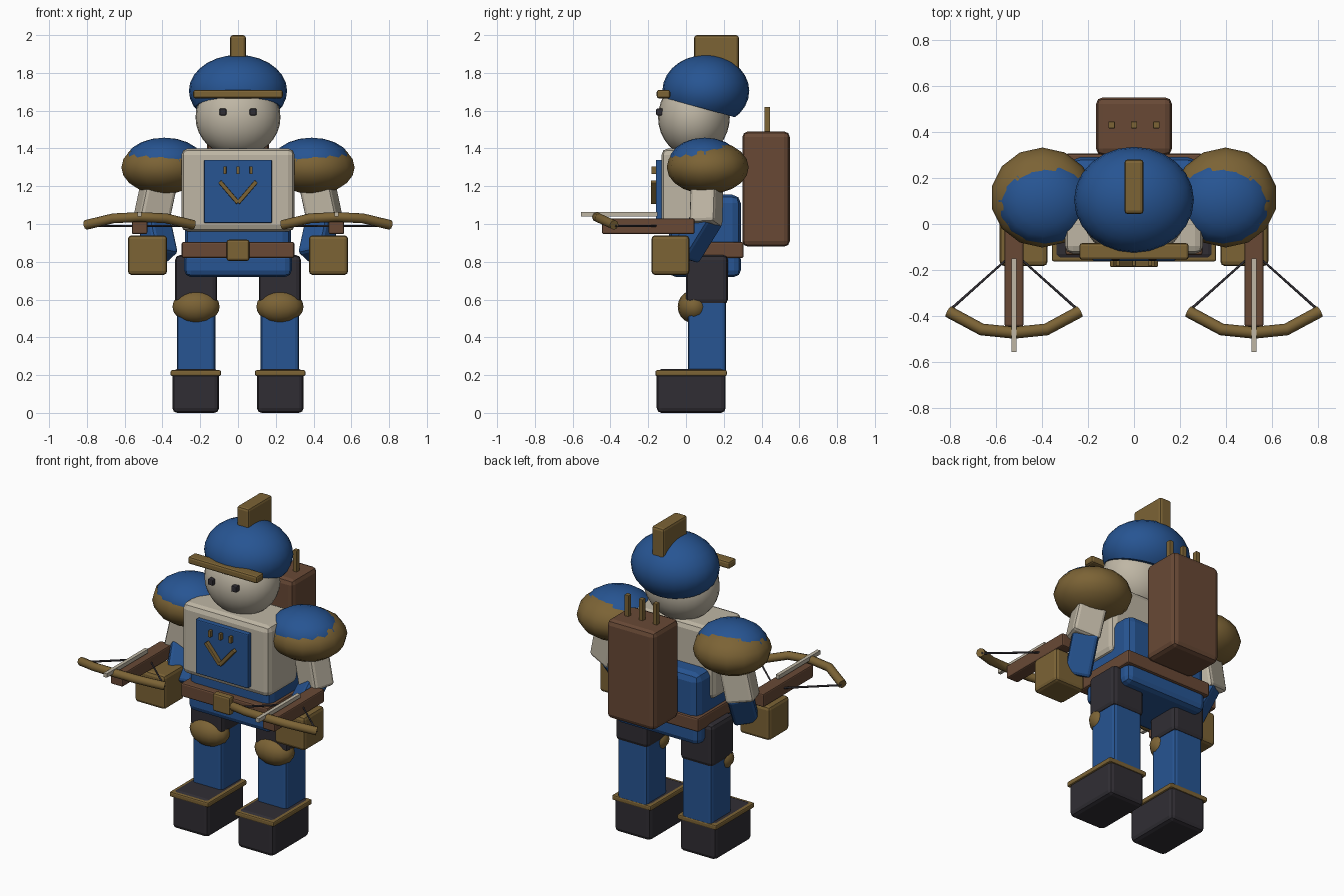
import bpy, bmesh, math
from mathutils import Vector, Matrix

if "Cube" in bpy.data.objects:
    bpy.data.objects.remove(bpy.data.objects["Cube"])


def material(name, rgb):
    m = bpy.data.materials.new(name)
    m.diffuse_color = (*rgb, 1)
    m.use_nodes = True
    m.node_tree.nodes["Principled BSDF"].inputs["Base Color"].default_value = m.diffuse_color
    return m


BLUE = material("blue cloth", (0.020, 0.090, 0.290))
GOLD = material("dull gold", (0.200, 0.125, 0.036))
BROWN = material("brown leather", (0.138, 0.066, 0.036))
PALE = material("pale stone", (0.520, 0.470, 0.375))
DARK = material("dark charcoal", (0.030, 0.027, 0.034))


def add(name, bm, mat, bevel=0.0, smooth=35):
    me = bpy.data.meshes.new(name)
    bm.to_mesh(me)
    bm.free()
    me.materials.append(mat)
    ob = bpy.data.objects.new(name, me)
    bpy.context.collection.objects.link(ob)
    if bevel:
        mod = ob.modifiers.new("bevel", 'BEVEL')
        mod.width, mod.segments = bevel, 2
    elif smooth:
        for p in me.polygons:
            p.use_smooth = True
        me.set_sharp_from_angle(angle=math.radians(smooth))
    return ob


def box(name, mat, x, y, z, bevel=0.012):
    """Box from (low, high) ranges."""
    bm = bmesh.new()
    size = [r[1] - r[0] for r in (x, y, z)]
    mid = [(r[0] + r[1]) / 2 for r in (x, y, z)]
    bmesh.ops.create_cube(bm, size=1, matrix=Matrix.Translation(mid) @ Matrix.Diagonal((*size, 1)))
    return add(name, bm, mat, bevel, 0)


def beam(name, mat, a, b, w, d, bevel=0.0):
    """Box running from point a to point b."""
    a, b = Vector(a), Vector(b)
    rot = Vector((0, 0, 1)).rotation_difference(b - a).to_matrix().to_4x4()
    bm = bmesh.new()
    bmesh.ops.create_cube(bm, size=1, matrix=Matrix.Translation((a + b) / 2) @ rot
                          @ Matrix.Diagonal((w, d, (b - a).length, 1)))
    return add(name, bm, mat, bevel, 0)


def ball(name, mat, mid, radii, segs=24, rings=14, cut=None):
    """Ellipsoid, optionally trimmed below a plane (point, normal)."""
    bm = bmesh.new()
    bmesh.ops.create_uvsphere(bm, u_segments=segs, v_segments=rings, radius=1,
                              matrix=Matrix.Translation(mid) @ Matrix.Diagonal((*radii, 1)))
    if cut:
        res = bmesh.ops.bisect_plane(bm, geom=bm.verts[:] + bm.edges[:] + bm.faces[:],
                                     plane_co=cut[0], plane_no=cut[1], clear_inner=True)
        rim = [e for e in res["geom_cut"] if isinstance(e, bmesh.types.BMEdge)]
        bmesh.ops.contextual_create(bm, geom=rim)
    return add(name, bm, mat)


def tube(name, mat, pts, radius, res=2):
    cu = bpy.data.curves.new(name, 'CURVE')
    cu.dimensions = '3D'
    cu.bevel_depth, cu.bevel_resolution, cu.use_fill_caps = radius, res, True
    sp = cu.splines.new('POLY')
    sp.points.add(len(pts) - 1)
    for p, co in zip(sp.points, pts):
        p.co = (*co, 1)
    cu.materials.append(mat)
    ob = bpy.data.objects.new(name, cu)
    bpy.context.collection.objects.link(ob)
    return ob


def side(s, lo, hi):
    """Mirrored x range."""
    return (lo, hi) if s > 0 else (-hi, -lo)


# Body
box("torso", PALE, (-0.30, 0.30), (-0.13, 0.17), (0.96, 1.40), 0.035)
box("abdomen", BLUE, (-0.28, 0.28), (-0.09, 0.29), (0.80, 1.155), 0.045)
box("pelvis", BLUE, (-0.285, 0.285), (-0.09, 0.29), (0.72, 0.85), 0.035)
box("belt", BROWN, (-0.298, 0.298), (-0.135, 0.305), (0.82, 0.905), 0.01)
box("buckle", GOLD, (-0.06, 0.06), (-0.165, -0.12), (0.805, 0.917), 0.012)

# Chest plate with chevron and studs
box("chest_plate", BLUE, (-0.18, 0.18), (-0.16, -0.12), (1.005, 1.34), 0.006)
for s in (-1, 1):
    beam("chevron_bar", GOLD, (s * 0.097, -0.172, 1.225), (0, -0.172, 1.112), 0.022, 0.028, 0.004)
for x in (-0.07, 0, 0.07):
    box("chest_stud", GOLD, (x - 0.008, x + 0.008), (-0.182, -0.155), (1.265, 1.305), 0.002)

# Head and helmet
ball("head", PALE, (0, 0.042, 1.565), (0.225, 0.19, 0.21), 28, 16)
ball("helmet", BLUE, (0, 0.105, 1.705), (0.26, 0.23, 0.19), 24, 14,
     ((0, 0.06, 1.62), (0, 0.265, 0.964)))
box("helmet_crest", GOLD, (-0.042, 0.042), (0.043, 0.28), (1.80, 2.0), 0.015)
box("helmet_brim", GOLD, (-0.237, 0.237), (-0.155, -0.083), (1.665, 1.71), 0.012)

# Backpack with pegs
box("backpack", BROWN, (-0.165, 0.165), (0.298, 0.55), (0.88, 1.49), 0.03)
for x in (-0.097, 0, 0.097):
    box("backpack_peg", GOLD, (x - 0.014, x + 0.014), (0.415, 0.445), (1.45, 1.62), 0.004)

for s in (-1, 1):
    box("eye", DARK, side(s, 0.062, 0.098), (-0.158, -0.12), (1.575, 1.611), 0.006)

    # Legs
    box("boot", DARK, side(s, 0.10, 0.347), (-0.155, 0.21), (0.0, 0.232), 0.025)
    box("boot_trim", GOLD, side(s, 0.09, 0.357), (-0.162, 0.216), (0.195, 0.226), 0.008)
    box("shin", BLUE, side(s, 0.12, 0.323), (0.01, 0.213), (0.20, 0.66), 0.02)
    box("thigh", DARK, side(s, 0.11, 0.333), (0.0, 0.222), (0.575, 0.835), 0.025)
    ball("knee_guard", GOLD, (s * 0.222, 0.042, 0.562), (0.125, 0.086, 0.088), 16, 10)

    # Shoulders and arms
    ball("shoulder_guard", GOLD, (s * 0.398, 0.115, 1.30), (0.225, 0.217, 0.142), 14, 10)
    ball("shoulder_cap", BLUE, (s * 0.39, 0.10, 1.33), (0.208, 0.19, 0.127), 16, 10)
    beam("upper_arm", PALE, (s * 0.40, 0.115, 1.30), (s * 0.465, 0.105, 0.995), 0.17, 0.14, 0.02)
    beam("forearm", BLUE, (s * 0.45, 0.12, 1.04), (s * 0.405, -0.01, 0.83), 0.15, 0.12, 0.02)
    box("hand", GOLD, side(s, 0.375, 0.583), (-0.183, 0.018), (0.73, 0.94), 0.02)

    # Crossbow
    c = s * 0.521
    box("crossbow_stock", BROWN, (c - 0.041, c + 0.041), (-0.445, 0.045), (0.947, 1.028), 0.008)
    box("crossbow_bolt", PALE, (c - 0.011, c + 0.011), (-0.555, -0.15), (1.04, 1.064), 0.0)
    tube("crossbow_bow", GOLD, [(c + dx, y, z) for dx, y, z in
         ((-0.285, -0.38, 0.995), (-0.14, -0.458, 1.03), (0, -0.472, 1.037),
          (0.14, -0.458, 1.03), (0.285, -0.38, 0.995))], 0.026)
    tube("crossbow_string", DARK, [(c - 0.28, -0.375, 0.99), (c, -0.125, 0.99),
                                   (c + 0.28, -0.375, 0.99)], 0.006, 1)
